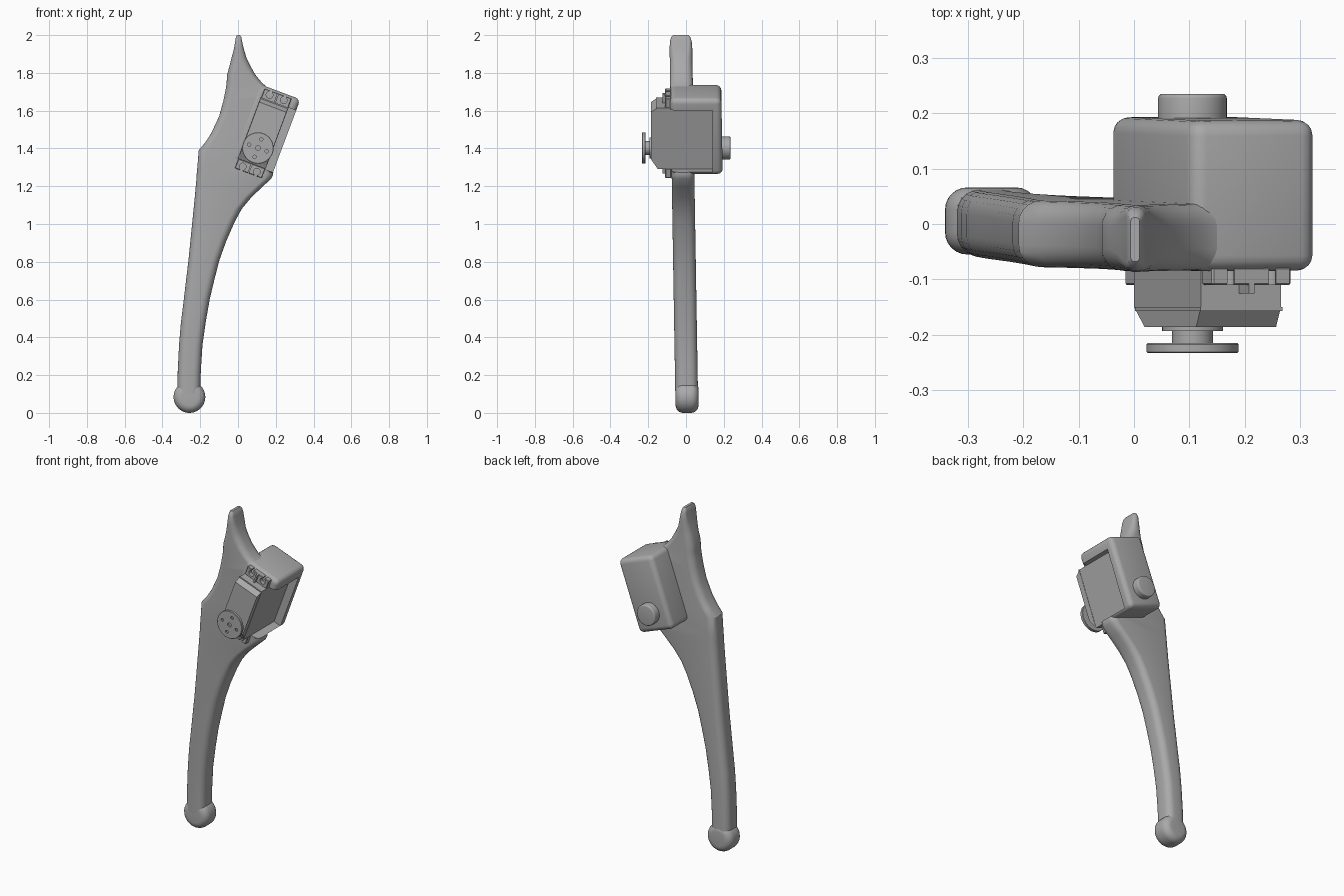
import bpy, bmesh, math
from mathutils import Matrix, Vector

cube = bpy.data.objects.get("Cube")
if cube:
    bpy.data.objects.remove(cube)

grey = bpy.data.materials.new("plain grey")
grey.use_nodes = True
GREY = (0.4, 0.4, 0.4, 1)
grey.diffuse_color = GREY
grey.node_tree.nodes["Principled BSDF"].inputs["Base Color"].default_value = GREY

# Servo frame: local x across, y depth, z along the tilted body
TILT = Matrix.Translation((0.33, 0, 1.66)) @ Matrix.Rotation(math.radians(20.5), 4, 'Y')
AXIS_X, AXIS_Z = -0.12, -0.32


def lean(z):
    return 0.005 - 0.0165 * z


def finish(name, bm, matrix=None, bevel=0, segments=4):
    if bevel:
        edges = [e for e in bm.edges if e.calc_face_angle(0) > 0.7]
        bmesh.ops.bevel(bm, geom=edges, offset=bevel, segments=segments,
                        profile=0.5, affect='EDGES')
    if matrix:
        bm.transform(matrix)
    bmesh.ops.recalc_face_normals(bm, faces=bm.faces)
    mesh = bpy.data.meshes.new(name)
    bm.to_mesh(mesh)
    bm.free()
    mesh.materials.append(grey)
    ob = bpy.data.objects.new(name, mesh)
    bpy.context.collection.objects.link(ob)
    return ob


def box(name, x, y, z, matrix=TILT, **kw):
    bm = bmesh.new()
    bmesh.ops.create_cube(bm, size=1)
    for v in bm.verts:
        v.co = Vector([(a + b) / 2 + c * (b - a) for (a, b), c in zip((x, y, z), v.co)])
    return finish(name, bm, matrix, **kw)


def disc(name, x, z, radius, y0, y1, matrix=TILT, sides=40, **kw):
    bm = bmesh.new()
    place = Matrix.Translation((x, (y0 + y1) / 2, z)) @ Matrix.Rotation(math.pi / 2, 4, 'X')
    bmesh.ops.create_cone(bm, cap_ends=True, segments=sides, radius1=radius,
                          radius2=radius, depth=y1 - y0, matrix=place)
    return finish(name, bm, matrix, **kw)


def activate(ob):
    bpy.ops.object.select_all(action='DESELECT')
    ob.select_set(True)
    bpy.context.view_layer.objects.active = ob


def cut(ob, cutters):
    activate(ob)
    for c in cutters:
        mod = ob.modifiers.new("cut", 'BOOLEAN')
        mod.operation, mod.solver, mod.object = 'DIFFERENCE', 'EXACT', c
        bpy.ops.object.modifier_apply(modifier=mod.name)
        bpy.data.objects.remove(c)


# Leg: rounded cross-sections stacked upwards (height, left edge, right edge)
rows = [(0.1, -0.32, -0.2), (0.22, -0.319, -0.197), (0.36, -0.312, -0.188),
        (0.48, -0.302, -0.171), (0.6, -0.287, -0.15), (0.71, -0.274, -0.124),
        (0.81, -0.262, -0.098), (0.91, -0.252, -0.062), (1.01, -0.242, -0.018),
        (1.08, -0.235, 0.02), (1.14, -0.229, 0.07), (1.195, -0.224, 0.127),
        (1.24, -0.22, 0.176), (1.26, -0.219, 0.186), (1.29, -0.216, 0.188),
        (1.39, -0.208, 0.2), (1.43, -0.175, 0.2), (1.48, -0.142, 0.2),
        (1.57, -0.1, 0.2), (1.65, -0.078, 0.2), (1.7, -0.068, 0.2),
        (1.72, -0.064, 0.158), (1.75, -0.06, 0.125), (1.79, -0.058, 0.092),
        (1.84, -0.044, 0.064), (1.88, -0.034, 0.045), (1.93, -0.021, 0.03),
        (1.97, -0.014, 0.021), (1.99, -0.011, 0.017), (2.0, -0.006, 0.01)]
bm = bmesh.new()
rings = []
for z, left, right in rows:
    half_x = (right - left) / 2
    half_y = min(0.06, 0.04 + math.sqrt(max(0, 2 - z)) * 0.1)
    r = min(0.04, half_x * 0.9)
    ring = []
    for quarter in range(4):
        sx, sy = ((1, 1), (-1, 1), (-1, -1), (1, -1))[quarter]
        for i in range(6):
            a = (quarter + i / 5) * math.pi / 2
            ring.append(bm.verts.new((
                (left + right) / 2 + sx * (half_x - r) + r * math.cos(a),
                lean(z) + sy * (half_y - r) + r * math.sin(a), z)))
    rings.append(ring)
for low, high in zip(rings, rings[1:]):
    for i in range(len(low)):
        j = (i + 1) % len(low)
        bm.faces.new((low[i], low[j], high[j], high[i]))
bm.faces.new(rings[0])
bm.faces.new(rings[-1])
leg = finish("leg", bm)

foot = disc("foot", -0.257, 0.084, 0.084, -0.055, 0.066, matrix=None, bevel=0.04, segments=6)

# Housing behind the leg, leaning with it
housing = box("servo_housing", (-0.24, 0), (-0.062, 0.21), (-0.43, 0), bevel=0.028)
for v in housing.data.vertices:
    v.co.y += lean(v.co.z)


def pocket():
    return box("pocket", (-0.2, 0.3), (-0.4, 0.14), (-0.412, -0.063))


for part in (leg, housing):
    cut(part, [pocket()])
back_pivot = disc("back_pivot", AXIS_X, AXIS_Z, 0.062, 0.15, 0.235, bevel=0.008)

# Servo body: side profile extruded across, with chamfered front
profile = [(0.139, -0.065), (-0.15, -0.065), (-0.186, -0.09), (-0.186, -0.355),
           (-0.15, -0.41), (0.139, -0.41)]
bm = bmesh.new()
face = bm.faces.new([bm.verts.new((-0.199, y, z)) for y, z in profile])
side = bmesh.ops.extrude_face_region(bm, geom=[face])["geom"]
bmesh.ops.translate(bm, vec=(0.154, 0, 0), verts=[v for v in side if isinstance(v, bmesh.types.BMVert)])
servo = finish("servo_body", bm, TILT)
seam = box("servo_seam", (-0.201, -0.043), (-0.157, -0.15), (-0.4, -0.063))

# Mounting tabs with open screw slots, mirrored at the two ends
tabs = []
for name, inner, outer, hole in (("upper", -0.066, -0.012, -0.035), ("lower", -0.409, -0.463, -0.44)):
    z = sorted((inner, outer))
    tab = box(name + "_mounting_tab", (-0.197, -0.045), (-0.11, -0.078), z, bevel=0.003, segments=1)
    tools = []
    for x in (-0.161, -0.081):
        tools.append(disc("hole", x, hole, 0.018, -0.2, -0.05, sides=20))
        tools.append(box("slot", (x - 0.007, x + 0.007), (-0.2, -0.05),
                         sorted((hole, outer + (outer - inner)))))
    cut(tab, tools)
    rib = box(name + "_tab_rib", (-0.126, -0.116), (-0.125, -0.1), z)
    tabs += [tab, rib]

# Output shaft and horn
boss = disc("output_boss", AXIS_X, AXIS_Z, 0.055, -0.193, -0.18)
shaft = disc("output_shaft", AXIS_X, AXIS_Z, 0.037, -0.22, -0.18)
horn = disc("servo_horn", AXIS_X, AXIS_Z, 0.083, -0.233, -0.215, bevel=0.002, segments=1)
spots = [(0, 0, 0.012)] + [(0.05 * math.cos(a), 0.05 * math.sin(a), 0.009)
                           for a in (i * math.pi / 2 for i in range(4))]
cut(horn, [disc("hole", AXIS_X + x, AXIS_Z + z, r, -0.3, -0.224, sides=16) for x, z, r in spots])

for ob in [leg, foot, housing, back_pivot, servo, seam, boss, shaft, horn] + tabs:
    activate(ob)
    bpy.ops.object.shade_smooth_by_angle(angle=math.radians(30))
